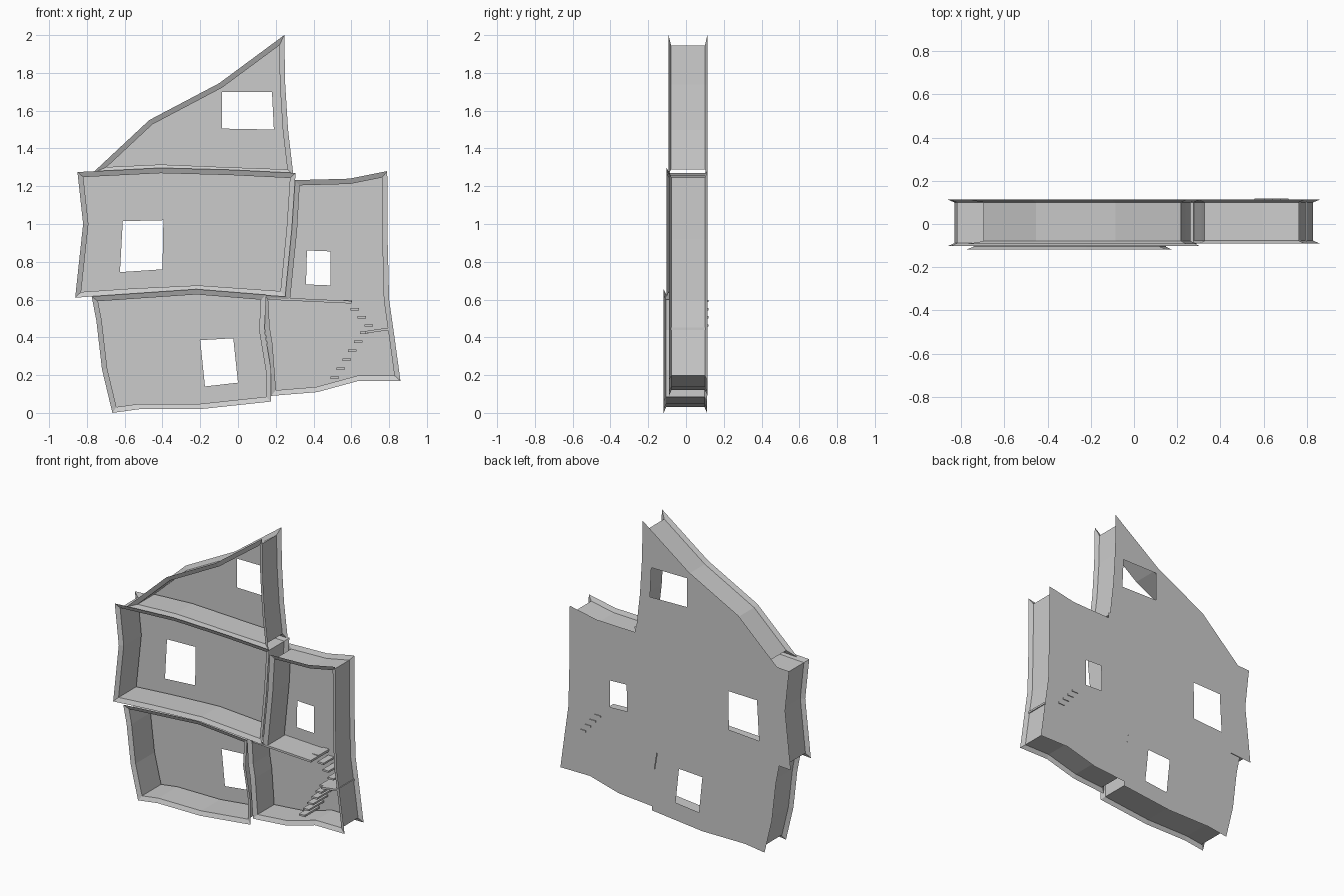
import bpy, bmesh
from mathutils import Vector

if "Cube" in bpy.data.objects:
    bpy.data.objects.remove(bpy.data.objects["Cube"])

INSET = 0.028   # how far the walls sit inside the rim
SLOPE = 0.013   # depth of the slanted rims


def make_object(name, bm):
    bmesh.ops.recalc_face_normals(bm, faces=bm.faces)
    mesh = bpy.data.meshes.new(name)
    bm.to_mesh(mesh)
    bm.free()
    obj = bpy.data.objects.new(name, mesh)
    bpy.context.collection.objects.link(obj)
    return obj


def inset(points, d):
    """Mitred inward offset of a clockwise outline."""
    pts = [Vector(p) for p in points]
    result = []
    for i, p in enumerate(pts):
        a = (p - pts[i - 1]).normalized()
        b = (pts[(i + 1) % len(pts)] - p).normalized()
        na, nb = Vector((a.y, -a.x)), Vector((b.y, -b.x))
        result.append(p + (na + nb) * d / (1 + na.dot(nb)))
    return result


def room(name, outline, window, front, back):
    """Open-fronted box: back panel with window, walls and slanted rims."""
    bm = bmesh.new()
    inner = inset(outline, INSET)
    rows = [(outline, back), (inner, back - SLOPE),
            (inner, front + SLOPE), (outline, front)]
    loops = [[bm.verts.new((p[0], y, p[1])) for p in pts] for pts, y in rows]
    n = len(outline)
    for la, lb in zip(loops, loops[1:]):
        for i in range(n):
            j = (i + 1) % n
            bm.faces.new((la[i], la[j], lb[j], lb[i]))
    # back panel with the window opening
    hole = [bm.verts.new((x, back, z)) for x, z in window]
    edges = [bm.edges.new((hole[i - 1], hole[i])) for i in range(len(hole))]
    edges += [bm.edges.get((loops[0][i - 1], loops[0][i])) for i in range(n)]
    bmesh.ops.triangle_fill(bm, edges=edges, use_beauty=True,
                            normal=(0, 1, 0))
    return make_object(name, bm)


def slab(name, x0, z0, x1, z1, thick, y0, y1):
    """Board running from (x0, z0) to (x1, z1), extruded along y."""
    bm = bmesh.new()
    h = thick / 2
    prof = [(x0, z0 - h), (x1, z1 - h), (x1, z1 + h), (x0, z0 + h)]
    face = bm.faces.new([bm.verts.new((x, y0, z)) for x, z in prof])
    ext = bmesh.ops.extrude_face_region(bm, geom=[face])["geom"]
    verts = [v for v in ext if isinstance(v, bmesh.types.BMVert)]
    bmesh.ops.translate(bm, verts=verts, vec=(0, y1 - y0, 0))
    return make_object(name, bm)


# four crooked rooms
room("attic",
     [(-.77, 1.27), (-.47, 1.55), (-.10, 1.745), (.245, 2.0), (.25, 1.74),
      (.265, 1.50), (.293, 1.26), (-.04, 1.272), (-.41, 1.287)],
     [(-.085, 1.70), (.18, 1.70), (.19, 1.50), (-.085, 1.505)], -.092, .113)
room("upper_room",
     [(-.85, 1.275), (-.41, 1.297), (-.04, 1.287), (.305, 1.27), (.285, .97),
      (.25, .615), (-.21, .647), (-.57, .63), (-.862, .61), (-.82, 1.0)],
     [(-.61, 1.015), (-.395, 1.02), (-.40, .76), (-.625, .745)], -.102, .113)
room("stair_room",
     [(.30, 1.232), (.59, 1.24), (.79, 1.28), (.792, .92), (.80, .60),
      (.83, .39), (.86, .17), (.64, .17), (.42, .11), (.175, .09),
      (.155, .36), (.14, .45), (.13, .63), (.25, .625), (.285, .97)],
     [(.365, .86), (.49, .855), (.49, .675), (.36, .68)], -.09, .113)
room("lower_room",
     [(-.775, .617), (-.22, .655), (.15, .625), (.14, .44), (.175, .23),
      (.175, .06), (-.2, .02), (-.52, .02), (-.665, 0), (-.72, .23),
      (-.75, .49)],
     [(-.2, .385), (-.025, .395), (0, .16), (-.175, .14)], -.118, .111)

# mid floor and stair landing
slab("mid_floor", .17, .606, .60, .586, .014, -.08, .108)
slab("landing", .675, .427, .80, .445, .013, -.08, .108)

# upper flight going down to the right, lower flight up to the landing
for i in range(4):
    x, z = .558 + .037 * i, .592 - .043 * i
    slab(f"upper_step_{i + 1}", x, z, x + .045, z, .012, 0, .118)
for i in range(6):
    x, z = .49 + .031 * i, .187 + .0475 * i
    slab(f"lower_step_{i + 1}", x, z - .001, x + .045, z + .001, .012,
         -.05, .108)
